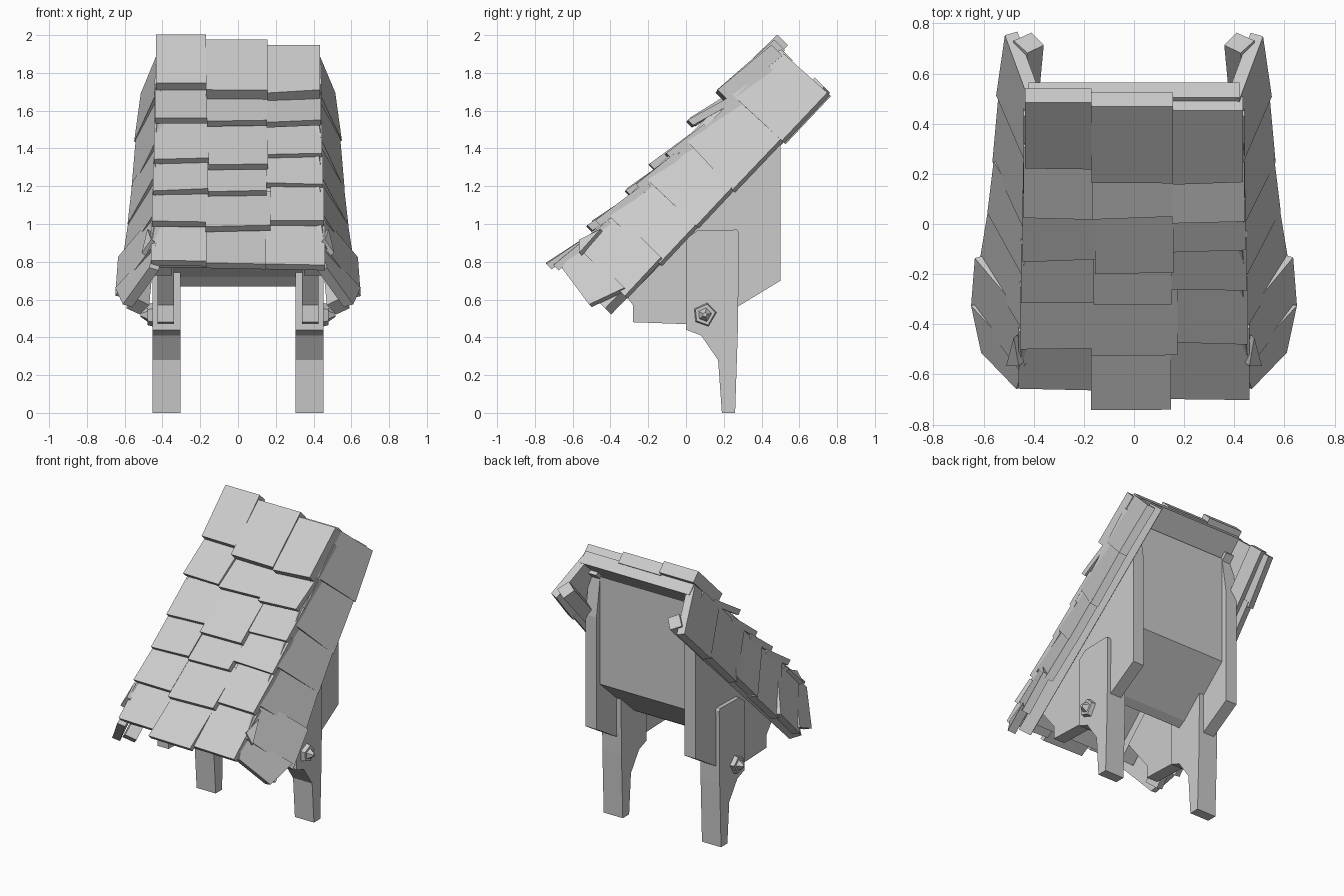
import bpy, bmesh, random
from math import sqrt
from mathutils import Vector

random.seed(4)
if "Cube" in bpy.data.objects:
    bpy.data.objects.remove(bpy.data.objects["Cube"])

grey = bpy.data.materials.new("plain_grey")
grey.use_nodes = True
colour = (0.6, 0.6, 0.6, 1)
grey.diffuse_color = colour
grey.node_tree.nodes["Principled BSDF"].inputs["Base Color"].default_value = colour

K = sqrt(0.5)


def slope(x, s, h):
    """Point on the 45 degree roof: s runs up the slope, h stands off it."""
    return Vector((x, -0.75 + K * (s - h), 0.79 + K * (s + h)))


def jitter(a):
    return random.uniform(-a, a)


def build(name, prisms):
    """Make one object from prisms, each a (bottom ring, top ring) pair."""
    bm = bmesh.new()
    for low, high in prisms:
        a = [bm.verts.new(p) for p in low]
        b = [bm.verts.new(p) for p in high]
        bm.faces.new(a)
        bm.faces.new(b)
        for i in range(len(a)):
            j = (i + 1) % len(a)
            bm.faces.new((a[i], a[j], b[j], b[i]))
    bmesh.ops.recalc_face_normals(bm, faces=bm.faces)
    mesh = bpy.data.meshes.new(name)
    bm.to_mesh(mesh)
    bm.free()
    mesh.materials.append(grey)
    obj = bpy.data.objects.new(name, mesh)
    bpy.context.collection.objects.link(obj)


def plate(name, profile, x0, x1):
    """Extrude a (y, z) outline across x."""
    build(name, [[[(x, y, z) for y, z in profile] for x in (x0, x1)]])


def beam(name, start, end, ring):
    """Beam along the slope with an (x, h) section."""
    build(name, [[[slope(x + dx, s, h + dh) for dx, dh in ring]
                  for x, s, h in (start, end)]])


# Solid roof deck under the shingles
outline = [(-0.44, 0.09), (0.44, 0.09), (0.42, 1.69), (-0.42, 1.69)]
build("roof_deck", [([slope(x, s, -0.12 if s < 1 else -0.17) for x, s in outline],
                     [slope(x, s, -0.085) for x, s in outline])])

# Overlapping courses of main shingles: (nose s, nose h) for three columns
courses = [((0.08, -0.05), (0.0, -0.005), (0.035, -0.035)),
           ((0.33, -0.02), (0.30, -0.02), (0.35, -0.03)),
           ((0.58, -0.03), (0.57, -0.03), (0.64, -0.045)),
           ((0.82, -0.03), (0.77, -0.02), (0.86, -0.04)),
           ((1.09, 0.0), (1.08, -0.01), (1.07, 0.0)),
           ((1.37, -0.01), (1.29, 0.0), (1.29, 0.0))]
tiles = []
for i, course in enumerate(courses):
    half = 0.46 - 0.005 * i
    splits = [-half, -0.16 + jitter(0.02), 0.16 + jitter(0.015), half]
    last = i == len(courses) - 1
    for k, (nose, h0) in enumerate(course):
        x0, x1 = splits[k], splits[k + 1]
        if last:
            tail, h1, thick = 1.73 - 0.03 * k, -0.015 - 0.008 * k, 0.08
        else:
            tail, h1, thick = courses[i + 1][k][0] + 0.05, -0.075, 0.04
        top = [slope(x0, nose + jitter(0.01), h0 + jitter(0.005)),
               slope(x1, nose + jitter(0.01), h0 + jitter(0.005)),
               slope(x1, tail, h1), slope(x0, tail, h1)]
        under = [p + thick * Vector((0, K, -K)) for p in top]
        tiles.append((under, top))
build("main_shingles", tiles)

# Side shingles: (nose s, tail s, nose outer x, tail outer x)
rows = [(0.015, 0.21, 0.61, 0.65), (0.18, 0.46, 0.65, 0.635), (0.43, 0.74, 0.615, 0.58),
        (0.71, 1.01, 0.585, 0.56), (0.98, 1.38, 0.565, 0.54), (1.35, 1.70, 0.55, 0.515)]
block = [(-0.05, -0.05), (0.05, -0.05), (0.05, 0.05), (-0.05, 0.05)]
for side, label in ((1, "left"), (-1, "right")):
    tiles = []
    for i, (s0, s1, xa, xb) in enumerate(rows):
        rise = 0.455 - 0.007 * i
        h_out = -0.425 + jitter(0.012)
        top = [(rise + 0.012, s0 + jitter(0.015), -0.06), (xa, s0, h_out),
               (xb, s1, h_out + 0.01), (rise - 0.02, s1, -0.06)]
        if i == 0:
            top[0] = (0.47, 0.05, -0.08)
            top[1] = (xa, s0, -0.32)
            top[2] = (xb, s1, -0.39)
        if i == len(rows) - 1:
            top[3] = (0.42, 1.68, -0.08)
        under = [(x - 0.05, s, h - 0.02) for x, s, h in top]
        tiles.append([[slope(side * x, s, h) for x, s, h in ring] for ring in (under, top)])
    # Loose splinter where the front courses meet
    splinter = [(0.44, 0.22, -0.06), (0.49, 0.17, -0.11), (0.46, 0.34, -0.1)]
    tiles.append([[slope(side * (x + d), s, h + d) for x, s, h in splinter]
                  for d in (0, 0.02)])
    build(label + "_side_shingles", tiles)

    # Tilted eave beam and upper rafter
    diamond = [(side * a, b) for a, b in ((-0.065, 0.01), (0.0, 0.055),
                                          (0.055, -0.015), (-0.015, -0.06))]
    beam(label + "_eave_beam", (side * 0.535, 0.06, -0.38), (side * 0.425, 1.71, -0.37), diamond)
    beam(label + "_rafter", (side * 0.40, 0.10, -0.14), (side * 0.39, 1.58, -0.14), block)

    # Cheek wall and leg post
    plate(label + "_wall", [(0.46, 1.74), (0.5, 1.48), (0.5, 0.70), (0.27, 0.56),
                            (0.0, 0.47), (-0.28, 0.48), (-0.28, 0.57), (-0.46, 0.80)],
          side * 0.34, side * 0.425)
    plate(label + "_leg", [(0.06, 0.965), (0.27, 0.97), (0.28, 0.955), (0.275, 0.45),
                           (0.26, 0.0), (0.19, 0.0), (0.17, 0.28), (0.08, 0.41),
                           (0.0, 0.44), (0.0, 0.92)], side * 0.305, side * 0.452)

    # Pointed peg through the post
    def ring(x, r):
        return [(side * x, 0.10 + r * a, 0.52 + r * b)
                for a, b in ((1, 0.2), (0.2, 1), (-0.9, 0.5), (-0.8, -0.6), (0.3, -1))]
    build(label + "_peg", [(ring(0.44, 0.065), ring(0.48, 0.055)),
                           (ring(0.475, 0.04), ring(0.515, 0.012))])

# Closed core between the walls, sloping underneath at the back and the front
plate("core", [(0.46, 1.75), (0.46, 1.0), (0.13, 0.70), (0.08, 0.67), (0.03, 0.72),
               (-0.12, 0.84), (-0.12, 1.18)], -0.35, 0.35)
